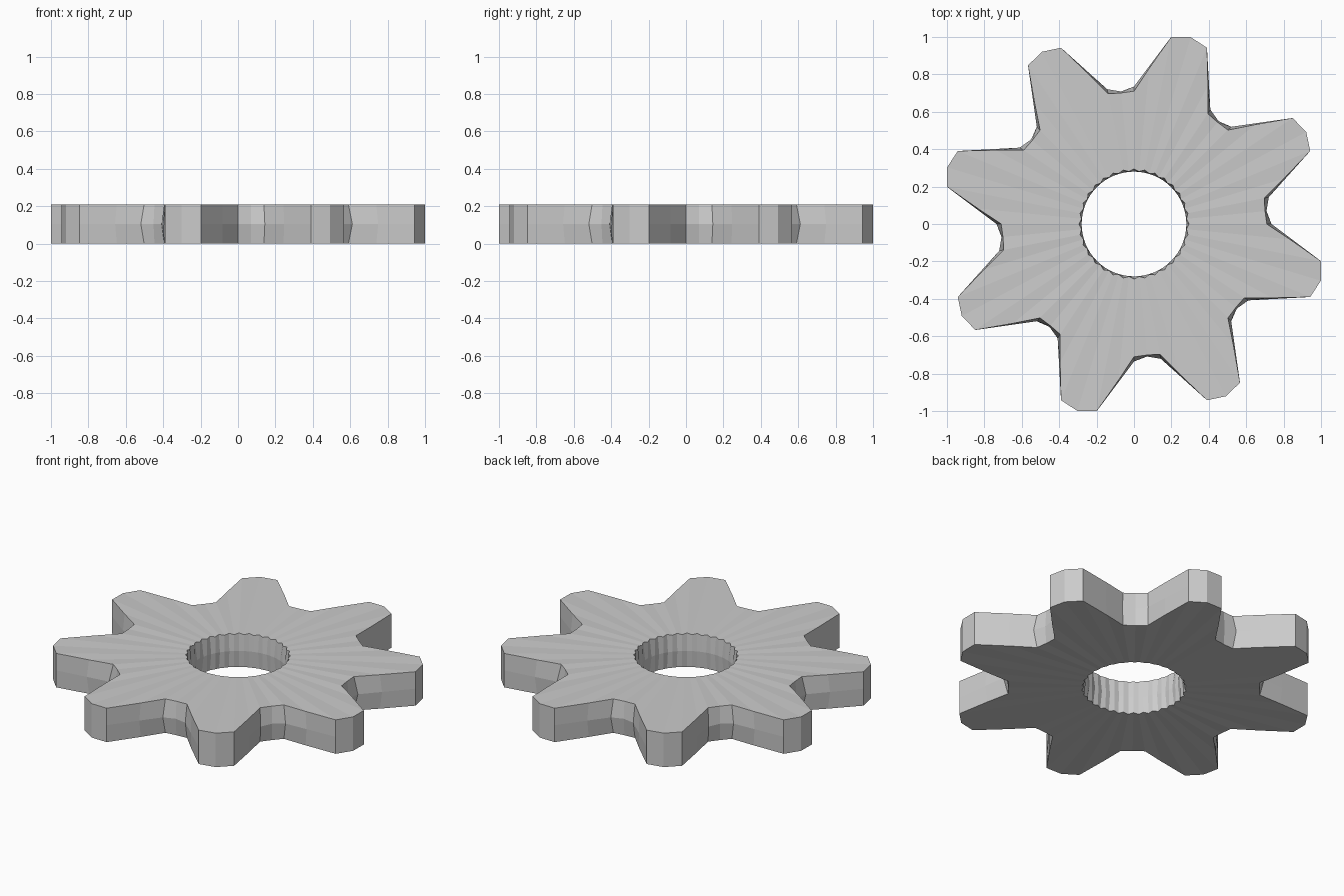
import bpy, bmesh, math

if "Cube" in bpy.data.objects:
    bpy.data.objects.remove(bpy.data.objects["Cube"])

N = 64            # columns round the gear, eight per tooth
HEIGHT = 0.21

# Half-tooth radii from tip (0) to valley (4): at the faces and at mid height
FACE_R = [1.044, 1.02, 0.838, 0.71, 0.704]
MID_R = [1.044, 1.02, 0.85, 0.735, 0.712]


def ring(bm, radius, height):
    verts = []
    for i in range(N):
        a = 2 * math.pi * i / N
        r = radius(i)
        verts.append(bm.verts.new((r * math.cos(a), r * math.sin(a), height(i))))
    return verts


def tooth(table):
    def radius(i):
        k = (i + 3) % 8
        return table[min(k, 8 - k)]
    return radius


def bore(i):
    # finely fluted rim of the centre hole
    return 0.282 if i % 2 else 0.294


bm = bmesh.new()
rings = [
    # toothed outer wall, bottom to top
    ring(bm, tooth(FACE_R), lambda i: 0.0),
    ring(bm, tooth(MID_R), lambda i: HEIGHT / 2),
    ring(bm, tooth(FACE_R), lambda i: HEIGHT),
    # bore wall, top to bottom, with slightly rippled rims
    ring(bm, bore, lambda i: HEIGHT - 0.005 * (i % 2)),
    ring(bm, lambda i: 0.28, lambda i: HEIGHT / 2),
    ring(bm, bore, lambda i: 0.005 * (i % 2)),
]
for a, b in zip(rings, rings[1:] + rings[:1]):
    for i in range(N):
        j = (i + 1) % N
        bm.faces.new((a[i], a[j], b[j], b[i]))
bmesh.ops.recalc_face_normals(bm, faces=bm.faces)

mesh = bpy.data.meshes.new("gear_wheel")
bm.to_mesh(mesh)
bm.free()
bpy.context.collection.objects.link(bpy.data.objects.new("gear_wheel", mesh))
